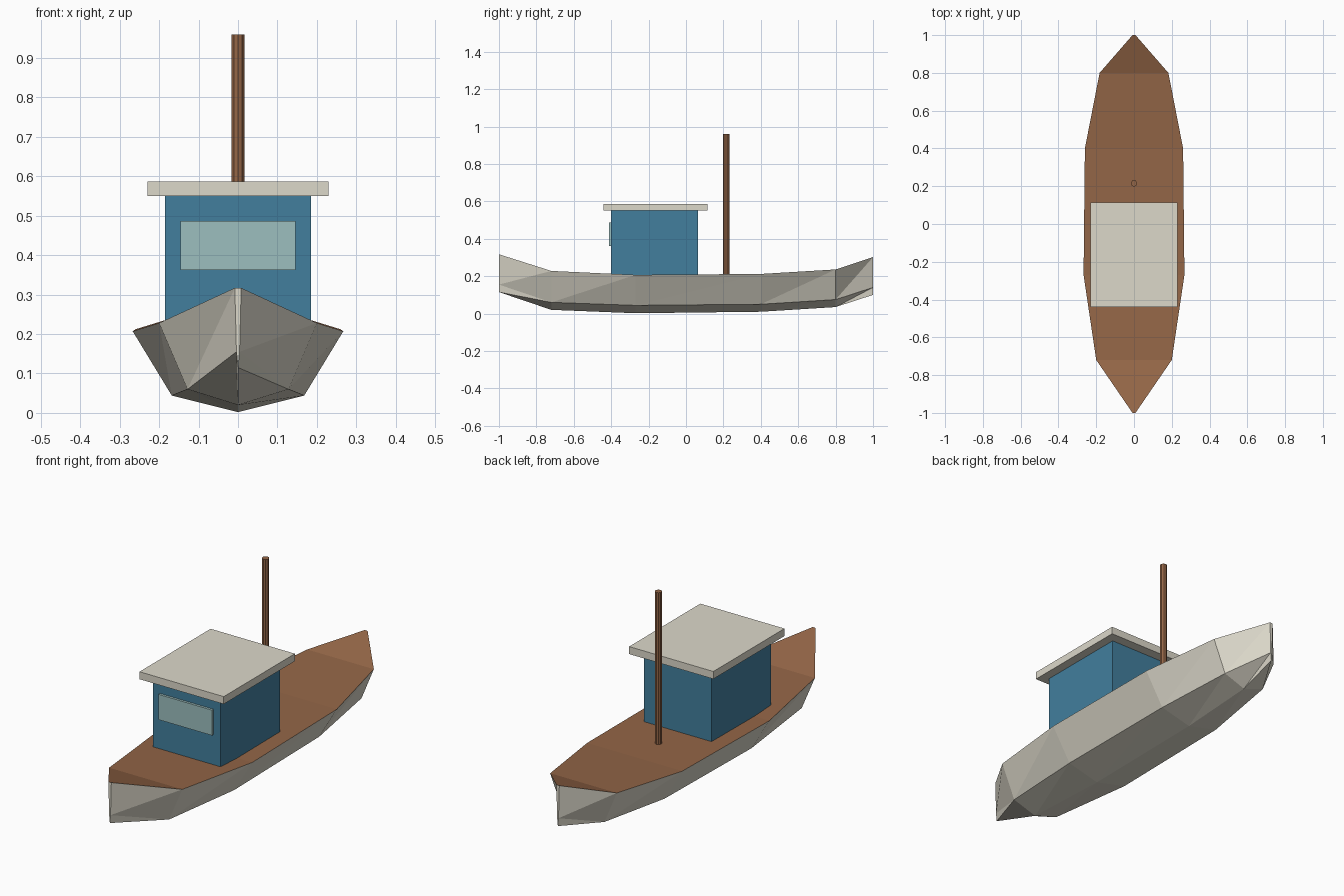
import bpy
import bmesh
from mathutils import Matrix, Vector

default = bpy.data.objects.get("Cube")
if default:
    bpy.data.objects.remove(default, do_unlink=True)


def material(name, rgb):
    """Flat material from 0-255 display values, stored as linear."""
    linear = [((c / 255 + 0.055) / 1.055) ** 2.4 for c in rgb]
    mat = bpy.data.materials.new(name)
    mat.use_nodes = True
    mat.diffuse_color = (*linear, 1)
    bsdf = mat.node_tree.nodes["Principled BSDF"]
    bsdf.inputs["Base Color"].default_value = (*linear, 1)
    bsdf.inputs["Roughness"].default_value = 0.8
    return mat


cream = material("cream_paint", (220, 216, 202))
wood = material("brown_wood", (148, 102, 71))
blue = material("blue_paint", (66, 127, 158))
glass = material("pale_glass", (156, 191, 191))


def finish(name, bm, *mats):
    bmesh.ops.recalc_face_normals(bm, faces=bm.faces)
    mesh = bpy.data.meshes.new(name)
    bm.to_mesh(mesh)
    bm.free()
    for mat in mats:
        mesh.materials.append(mat)
    obj = bpy.data.objects.new(name, mesh)
    bpy.context.collection.objects.link(obj)
    return obj


def box(name, low, high, mat):
    low, high = Vector(low), Vector(high)
    bm = bmesh.new()
    place = Matrix.Translation((low + high) / 2) @ Matrix.Diagonal((*(high - low), 1))
    bmesh.ops.create_cube(bm, size=1, matrix=place)
    return finish(name, bm, mat)


# Hull: y, keel z, chine half width, chine z, gunwale half width, gunwale z
stations = [
    (-1.00, 0.115, 0.004, 0.155, 0.008, 0.317),
    (-0.72, 0.020, 0.128, 0.060, 0.200, 0.228),
    (-0.27, 0.002, 0.168, 0.044, 0.267, 0.207),
    (0.40, 0.010, 0.163, 0.050, 0.260, 0.212),
    (0.80, 0.035, 0.115, 0.075, 0.182, 0.236),
    (1.00, 0.100, 0.004, 0.140, 0.008, 0.302),
]
bm = bmesh.new()
rings = []
for y, keel, cw, cz, gw, gz in stations:
    section = [(0, keel), (cw, cz), (gw, gz), (-gw, gz), (-cw, cz)]
    rings.append([bm.verts.new((x, y, z)) for x, z in section])

# Triangulated planking, with the deck spanning the two gunwales
for a, b in zip(rings, rings[1:]):
    for k in range(5):
        n = (k + 1) % 5
        for tri in ((a[k], a[n], b[n]), (a[k], b[n], b[k])):
            bm.faces.new(tri).material_index = 1 if k == 2 else 0
bm.faces.new(rings[0])
bm.faces.new(rings[-1])
finish("hull_and_deck", bm, cream, wood)

# Wheelhouse
box("cabin", (-0.185, -0.40, 0.20), (0.185, 0.065, 0.55), blue)
box("cabin_roof", (-0.23, -0.44, 0.55), (0.23, 0.115, 0.587), cream)
box("front_window", (-0.146, -0.412, 0.362), (0.146, -0.398, 0.487), glass)

# Mast
bm = bmesh.new()
bmesh.ops.create_cone(bm, cap_ends=True, segments=10, radius1=0.017, radius2=0.017,
                      depth=0.76, matrix=Matrix.Translation((0, 0.215, 0.58)))
finish("mast", bm, wood)
